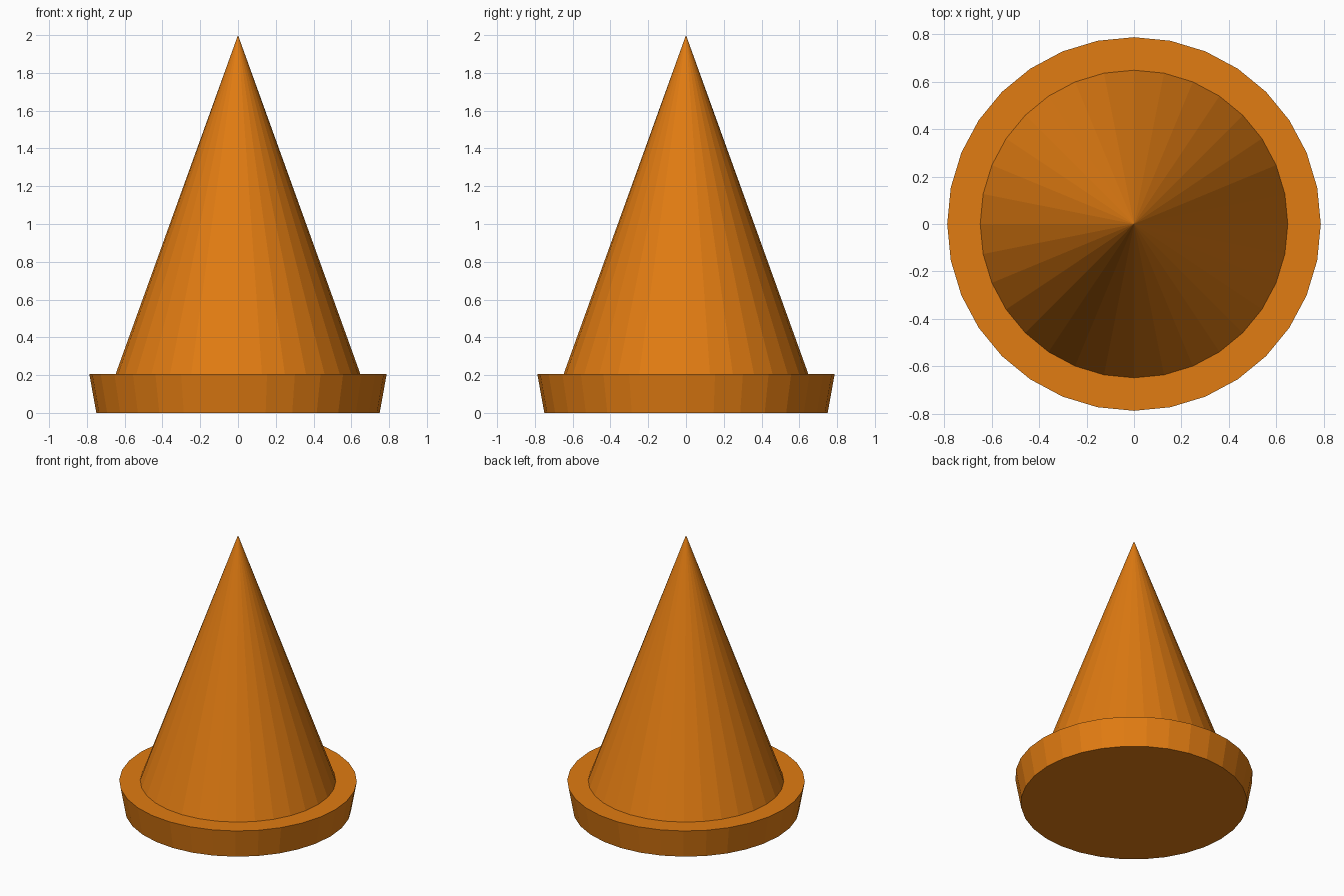
import bpy

cube = bpy.data.objects.get("Cube")
if cube:
    bpy.data.objects.remove(cube, do_unlink=True)

SIDES = 32
BASE_HEIGHT = 0.205
TOTAL_HEIGHT = 2.0

# Single orange material
orange = bpy.data.materials.new("orange")
orange.use_nodes = True
color = (0.75, 0.2, 0.006, 1.0)
orange.diffuse_color = color
orange.node_tree.nodes["Principled BSDF"].inputs["Base Color"].default_value = color


def add_cone(name, bottom_radius, top_radius, z_bottom, z_top):
    """Flat-shaded, closed cone or frustum standing between two heights."""
    bpy.ops.mesh.primitive_cone_add(
        vertices=SIDES, radius1=bottom_radius, radius2=top_radius,
        depth=z_top - z_bottom, location=(0, 0, (z_bottom + z_top) / 2))
    part = bpy.context.object
    part.name = name
    part.data.materials.append(orange)
    return part


# Base disc, flaring slightly outward toward its top
add_cone("base", 0.75, 0.787, 0.0, BASE_HEIGHT)

# Tall pointed body standing on the base
add_cone("cone_body", 0.648, 0.0, BASE_HEIGHT, TOTAL_HEIGHT)
